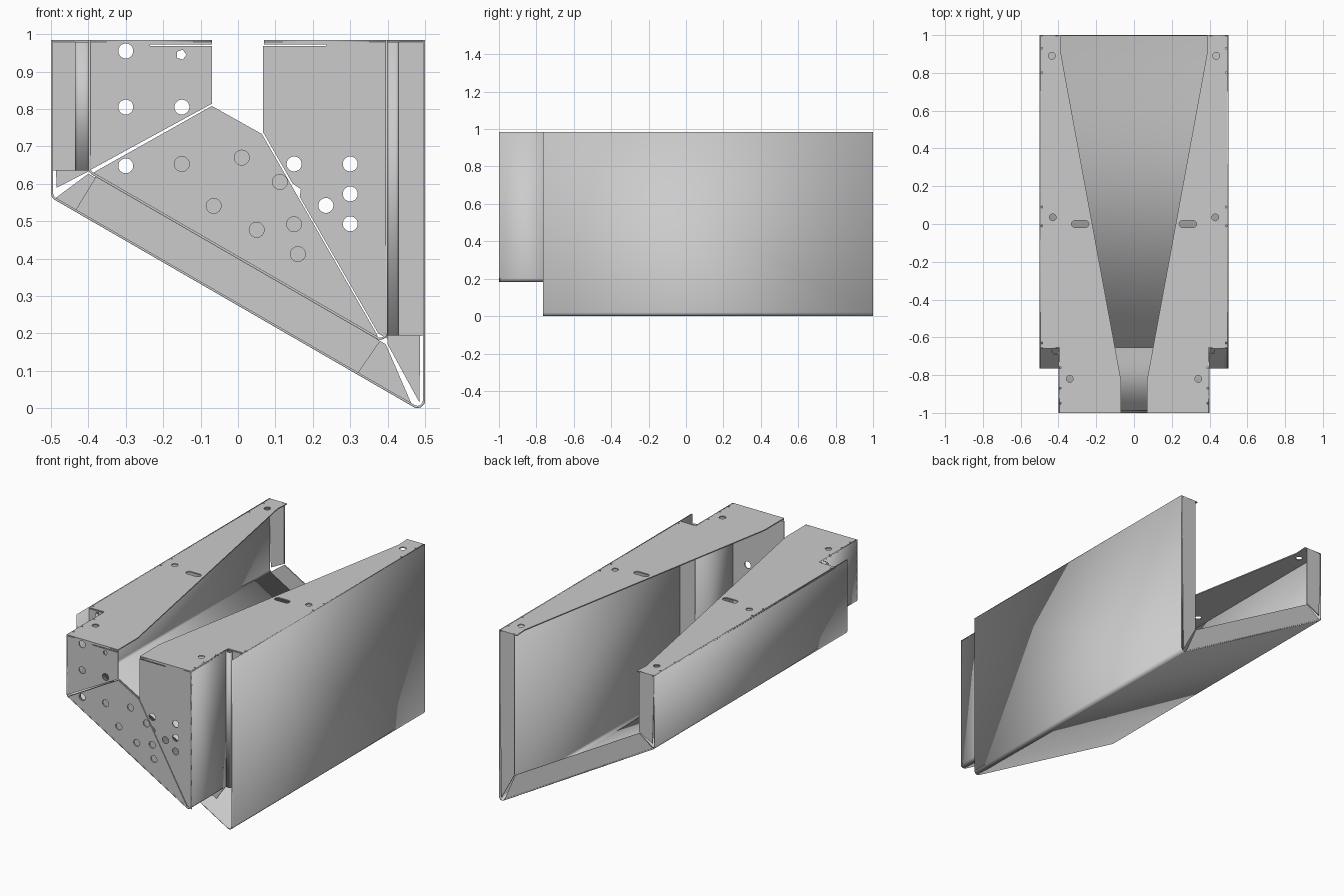
import bpy, math
from mathutils import Vector

if "Cube" in bpy.data.objects:
    bpy.data.objects.remove(bpy.data.objects["Cube"])

T = 0.006            # sheet thickness
TOP = 0.985
SLOPE = math.tan(math.radians(30))


def outer_z(x):
    return 0.563 - SLOPE * (x + 0.5)


def inner_z(x):
    return 0.63 - SLOPE * (x + 0.4)


def circle(x, y, r=0.02, n=24):
    return [(x + r * math.cos(2 * math.pi * i / n), y + r * math.sin(2 * math.pi * i / n)) for i in range(n)]


def slot(x, y, half=0.028, r=0.018, n=10):
    pts = []
    for s in (1, -1):
        for i in range(n + 1):
            a = math.pi * i / n - math.pi / 2
            pts.append((x + s * (half + r * math.cos(a)), y + s * r * math.sin(a)))
    return pts


def sheet(name, outline, plane, pos, holes=()):
    """Flat plate with holes; plane 'xy' sits at z = pos, 'xz' at y = pos."""
    cu = bpy.data.curves.new(name, 'CURVE')
    cu.dimensions = '2D'
    cu.fill_mode = 'BOTH'
    cu.extrude = T / 2
    for loop in [outline, *holes]:
        sp = cu.splines.new('POLY')
        sp.points.add(len(loop) - 1)
        for p, (x, y) in zip(sp.points, loop):
            p.co = (x, y, 0, 1)
        sp.use_cyclic_u = True
    ob = bpy.data.objects.new(name, cu)
    bpy.context.collection.objects.link(ob)
    if plane == 'xz':
        ob.rotation_euler.x = math.pi / 2
        ob.location.y = pos
    else:
        ob.location.z = pos
    bpy.ops.object.select_all(action='DESELECT')
    bpy.context.view_layer.objects.active = ob
    ob.select_set(True)
    bpy.ops.object.convert(target='MESH')
    return ob


def rounded(path, r, n=6):
    """Replace inner corners of an open path by arcs."""
    pts = [Vector(p) for p in path]
    out = [pts[0]]
    for a, b, c in zip(pts, pts[1:], pts[2:]):
        u, v = (a - b).normalized(), (c - b).normalized()
        half = u.angle(v) / 2
        centre = b + (u + v).normalized() * r / math.sin(half)
        p, q = b + u * r / math.tan(half) - centre, b + v * r / math.tan(half) - centre
        for i in range(n + 1):
            t = i / n
            out.append(centre + (p * (1 - t) + q * t).normalized() * r)
    return out + [pts[-1]]


def bent(name, path, direction, r):
    """Folded sheet: path swept along a vector, thickened inward."""
    pts = rounded(path, r)
    n, d = len(pts), Vector(direction)
    me = bpy.data.meshes.new(name)
    me.from_pydata(pts + [p + d for p in pts], [], [(i, i + 1, n + i + 1, n + i) for i in range(n - 1)])
    ob = bpy.data.objects.new(name, me)
    bpy.context.collection.objects.link(ob)
    m = ob.modifiers.new('thickness', 'SOLIDIFY')
    m.thickness = T
    m.offset = -1
    bpy.ops.object.select_all(action='DESELECT')
    bpy.context.view_layer.objects.active = ob
    ob.select_set(True)
    bpy.ops.object.shade_smooth_by_angle(angle=math.radians(35))
    return ob


# Outer body: two side walls and the sloping floor
bent('outer_shell', [(-.5, 1, TOP), (-.5, 1, outer_z(-.5)), (.5, 1, outer_z(.5)), (.5, 1, TOP)],
     (0, -1.765, 0), 0.02)
# Narrow front body, set in by the flange width
bent('front_shell', [(-.4, -.655, TOP), (-.4, -.655, inner_z(-.4)), (.4, -.655, inner_z(.4)), (.4, -.655, TOP)],
     (0, -.345, 0), 0.02)

# Rear mitred flange and front step flange
g = 0.003
for s, side in ((-1, 'left'), (1, 'right')):
    x0, x1 = s * .497, s * .4
    sheet(f'rear_flange_{side}', [(x0, TOP), (x1, TOP), (x1, inner_z(x1) + g),
          (x0 - s * .012, outer_z(x0) + .028)], 'xz', 1 - T / 2)
    low = .635 if s < 0 else .195
    sheet(f'step_flange_{side}', [(x0, TOP - T), (x1, TOP - T), (x1, low), (x0, low)], 'xz', -.655)
    # Curled hem where the front body meets the step flange
    bent(f'step_hem_{side}', [(s * .4, -.66, low), (s * .4, -.685, low), (s * .43, -.685, low),
         (s * .43, -.665, low)], (0, 0, TOP - T - low), 0.008)
sheet('rear_flange_bottom', [(-.49, outer_z(-.49) + g), (.465, outer_z(.465) + g),
      (.395, inner_z(.395)), (-.4, inner_z(-.4) - g)], 'xz', 1 - T / 2)
sheet('step_flange_bottom', [(-.435, outer_z(-.435) + g), (.32, outer_z(.32) + g),
      (.38, inner_z(.38)), (-.38, inner_z(-.38))], 'xz', -.655)

# Top plates on each side of the tapering opening
for s, side in ((-1, 'left'), (1, 'right')):
    outline = [(.5, 1), (.385, 1), (.385, .95), (.365, .93), (.39, .915), (.07, -.82), (.07, -1),
               (.4, -1), (.4, -.655), (.5, -.655)]
    outline[3] = (.37, .93)
    outline = [(.5, 1), (.385, 1), (.39, .92), (.07, -.82), (.07, -1), (.4, -1), (.4, -.655), (.5, -.655)]
    holes = [circle(.435, .89, .018), circle(.43, .035, .018), circle(.34, -.82, .018), slot(.285, 0)]
    holes += [circle(.488, y, .005, 8) for y in (.93, .8, .09, -.01, -.63)]
    holes += [circle(.39, y, .005, 8) for y in (-.76, -.87, -.95)]
    sheet(f'top_plate_{side}', [(s * x, y) for x, y in outline], 'xy', TOP - T / 2,
          [[(s * x, y) for x, y in h] for h in holes])
    # Front top lip
    a, b = (.07, .235)
    sheet(f'front_lip_{side}', [(s * a, .972), (s * b, .972), (s * b, TOP), (s * a, TOP)], 'xz', -1 + T / 2)

# Front face: three plates meeting along diagonal seams
FY = -1 + T / 2
sheet('front_plate_left', [(-.4, TOP - T), (-.235, TOP - T), (-.235, .968), (-.07, .968), (-.07, .814), (-.4, .634)],
      'xz', FY, [circle(-.3, .955), circle(-.3, .805), circle(-.15, .805), circle(-.152, .945, .014, 5)])
sheet('front_plate_right', [(.067, .968), (.235, .968), (.235, TOP - T), (.4, TOP - T), (.4, .185), (.375, .2),
      (.165, .565), (.168, .585), (.145, .602), (.067, .738)], 'xz', FY,
      [circle(*c) for c in ((.15, .653), (.3, .653), (.3, .573), (.3, .493), (.235, .542))])
centre = [(-.39, .628), (-.07, .808), (.064, .733), (.37, .2), (.375, inner_z(.375) + .004)]
sheet('front_plate_centre', centre, 'xz', FY,
      [circle(*c) for c in ((-.3, .648), (-.15, .653), (.01, .67), (-.065, .541), (.05, .477),
                            (.15, .492), (.16, .412), (.112, .605))])
# Overlapping plate behind the centre plate
sheet('front_backing', centre, 'xz', FY + .01, [circle(-.3, .648)])
